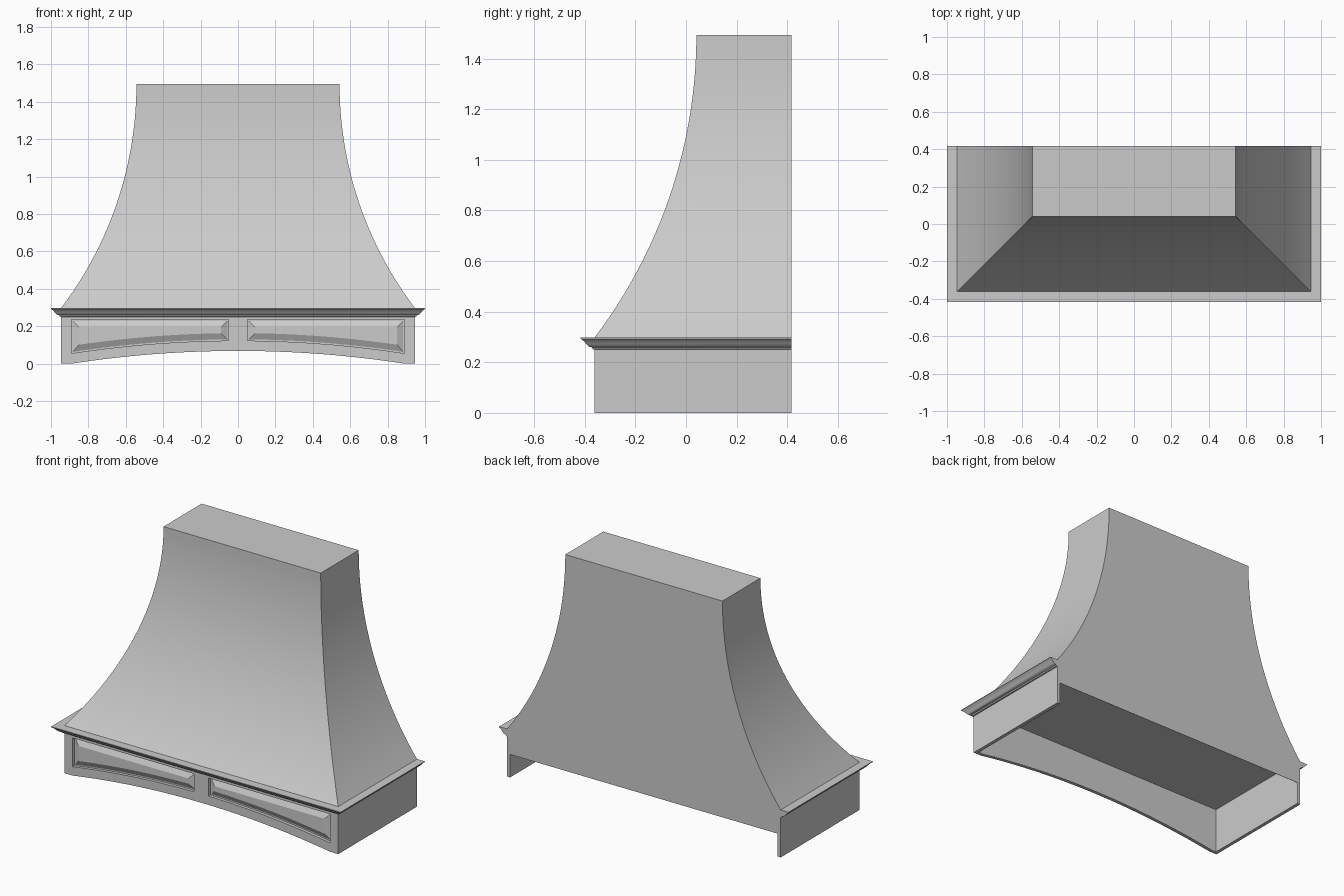
import bpy, bmesh, math

cube = bpy.data.objects.get("Cube")
if cube:
    bpy.data.objects.remove(cube)

W, FRONT, BACK = 0.946, -0.362, 0.416   # half width, front and back planes
TOP, DECK, CEIL = 1.494, 0.297, 0.29    # chimney top, moulding top, cavity ceiling
T = 0.022                               # board thickness

paint = bpy.data.materials.new("plain_grey")
paint.use_nodes = True
grey = (0.6, 0.6, 0.6, 1)
paint.diffuse_color = grey
paint.node_tree.nodes["Principled BSDF"].inputs["Base Color"].default_value = grey


def finish(bm, name, smooth=False):
    bmesh.ops.remove_doubles(bm, verts=bm.verts, dist=1e-5)
    bmesh.ops.recalc_face_normals(bm, faces=bm.faces)
    mesh = bpy.data.meshes.new(name)
    bm.to_mesh(mesh)
    bm.free()
    mesh.materials.append(paint)
    ob = bpy.data.objects.new(name, mesh)
    bpy.context.collection.objects.link(ob)
    if smooth:
        bpy.ops.object.select_all(action="DESELECT")
        ob.select_set(True)
        bpy.context.view_layer.objects.active = ob
        bpy.ops.object.shade_smooth_by_angle(angle=math.radians(30))


def poly(bm, pts):
    bm.faces.new([bm.verts.new(p) for p in pts])


def bridge(bm, a, b):
    n = len(a)
    for i in range(n):
        j = (i + 1) % n
        poly(bm, (a[i], a[j], b[j], b[i]))


def box(name, x0, x1, y0, y1, z0, z1):
    bm = bmesh.new()
    low, high = ([(x0, y0, z), (x1, y0, z), (x1, y1, z), (x0, y1, z)] for z in (z0, z1))
    bridge(bm, low, high)
    poly(bm, low)
    poly(bm, high)
    finish(bm, name)


# Flared chimney: circular sweep, vertical at the top, flat back
def ring(z):
    h, d = TOP - DECK, 0.403
    r = (h * h + d * d) / (2 * d)
    flare = r - math.sqrt(r * r - min(TOP - z, h) ** 2)
    w, y = W - d + flare, FRONT + d - flare
    return [(-w, y, z), (w, y, z), (w, BACK, z), (-w, BACK, z)]


STEPS = 28
rings = [ring(CEIL)] + [ring(DECK + (TOP - DECK) * i / STEPS) for i in range(STEPS + 1)]
bm = bmesh.new()
for a, b in zip(rings, rings[1:]):
    bridge(bm, a, b)
poly(bm, rings[0])
poly(bm, rings[-1])
finish(bm, "flared_chimney", True)

# Crown moulding: profile (outward offset, height) mitred round three sides
profile = [(0, 0.25), (0.007, 0.252), (0.01, 0.259), (0.019, 0.261), (0.027, 0.266),
           (0.034, 0.274), (0.041, 0.283), (0.054, 0.293), (0.054, DECK), (0, DECK)]
bm = bmesh.new()
rails = [[(s * (W + o), BACK if at_back else FRONT - o, z) for o, z in profile]
         for s, at_back in ((-1, True), (-1, False), (1, False), (1, True))]
for a, b in zip(rails, rails[1:]):
    bridge(bm, a, b)
poly(bm, rails[0])
poly(bm, rails[-1])
finish(bm, "crown_moulding", True)

# Side boards, and the thin shorter back panel between them
for name, s in (("left_board", 1), ("right_board", -1)):
    xs = sorted((s * W, s * (W - T)))
    box(name, *xs, FRONT + T, BACK, 0, CEIL)
box("back_panel", T - W, W - T, BACK - 0.002, BACK, 0.143, CEIL)

# Arched front board with two raised panels in square-edged recesses
X0, X1, PANEL_TOP, N = 0.05, 0.89, 0.235, 16


def arch(x):
    return 0.068 * max(0, 1 - (x / X1) ** 2)


def sill(x):
    return arch(x) + 0.055


def head(x):
    return PANEL_TOP


def upper(x):
    return CEIL


def panel_loop(s, inset, depth):
    xs = [X0 + inset + (X1 - X0 - 2 * inset) * i / N for i in range(N + 1)]
    y = FRONT + depth
    return ([(s * x, y, sill(x) + inset) for x in xs]
            + [(s * x, y, PANEL_TOP - inset) for x in reversed(xs)])


def strip(bm, a, b, low, high, y):
    poly(bm, ((a, y, low(a)), (b, y, low(b)), (b, y, high(b)), (a, y, high(a))))


bm = bmesh.new()
half = [X0 + (X1 - X0) * i / N for i in range(N + 1)] + [W]
cols = [-x for x in reversed(half)] + [0] + half
for a, b in zip(cols, cols[1:]):
    strip(bm, a, b, arch, sill, FRONT)
    strip(bm, a, b, head, upper, FRONT)
    if not X0 < abs(a + b) / 2 < X1:
        strip(bm, a, b, sill, head, FRONT)
    strip(bm, a, b, arch, upper, FRONT + T)
    for edge in (arch, upper):
        poly(bm, ((a, FRONT, edge(a)), (b, FRONT, edge(b)),
                  (b, FRONT + T, edge(b)), (a, FRONT + T, edge(a))))
for s in (-1, 1):
    loops = [panel_loop(s, *p) for p in ((0, 0), (0, 0.019), (0.007, 0.019), (0.04, 0.001))]
    for a, b in zip(loops, loops[1:]):
        bridge(bm, a, b)
    inner = loops[-1]
    for i in range(N):
        poly(bm, (inner[i], inner[i + 1], inner[-2 - i], inner[-1 - i]))
    # board end
    poly(bm, [(s * W, y, z) for y, z in ((FRONT, 0), (FRONT + T, 0), (FRONT + T, CEIL), (FRONT, CEIL))])
finish(bm, "arched_front_board")
